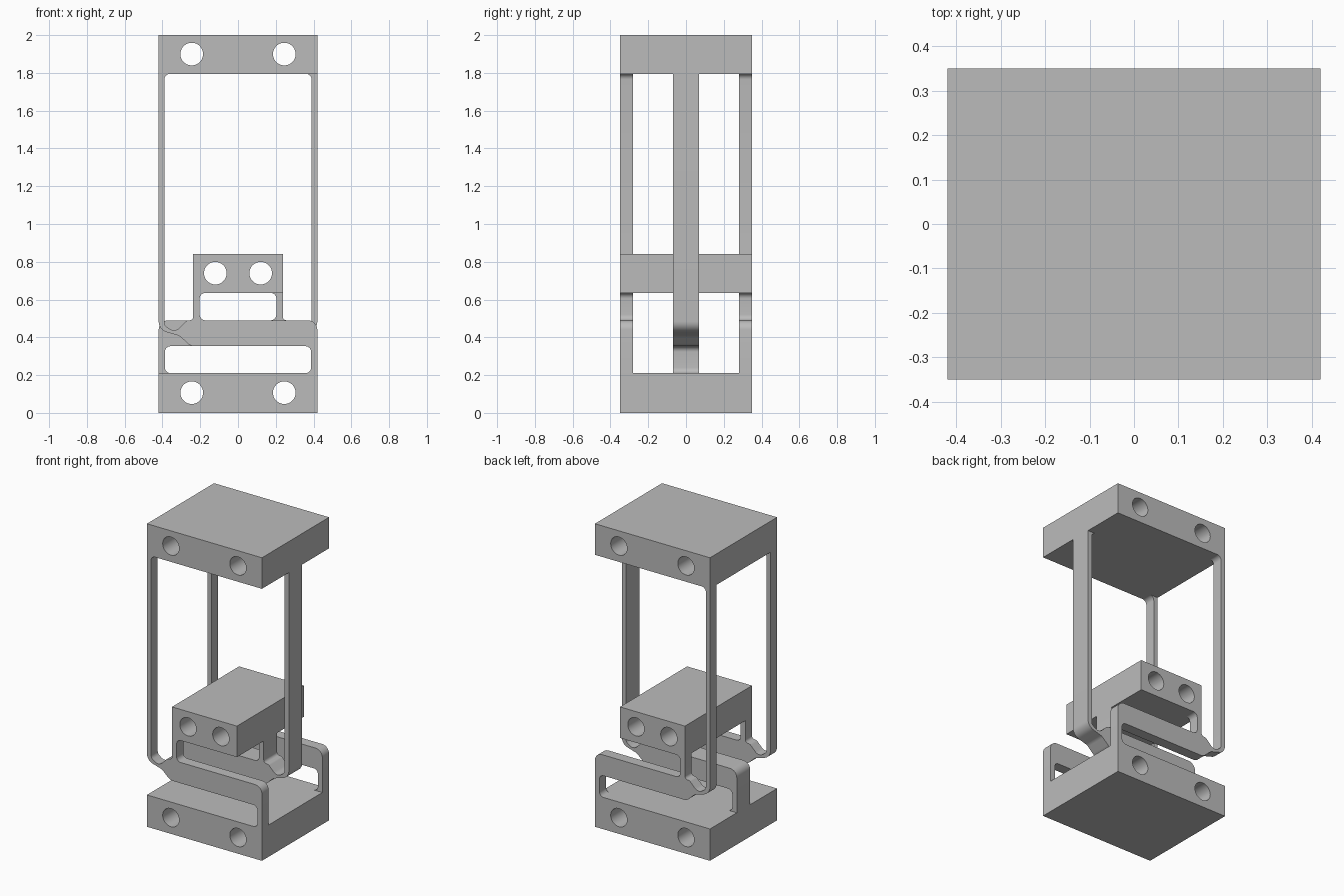
import bpy
import math
from mathutils import Vector

cube = bpy.data.objects.get("Cube")
if cube:
    bpy.data.objects.remove(cube)

GREY = (0.5, 0.5, 0.5, 1)
mat = bpy.data.materials.new("plain grey")
mat.use_nodes = True
mat.diffuse_color = GREY
mat.node_tree.nodes["Principled BSDF"].inputs["Base Color"].default_value = GREY

HALF_DEPTH = 0.35
STRIP = 0.07


def rounded(corners, steps=8):
    """Turn (x, z, radius) corners into an outline with filleted corners."""
    out = []
    for i, (x, z, r) in enumerate(corners):
        p = Vector((x, z))
        if r == 0:
            out.append(p)
            continue
        a = (Vector(corners[i - 1][:2]) - p).normalized()
        b = (Vector(corners[(i + 1) % len(corners)][:2]) - p).normalized()
        half = a.angle(b) / 2
        centre = p + (a + b).normalized() * r / math.sin(half)
        start = p + a * r / math.tan(half) - centre
        end = p + b * r / math.tan(half) - centre
        sweep = start.angle_signed(end)
        for k in range(steps + 1):
            t = -sweep * k / steps
            out.append(centre + Vector((start.x * math.cos(t) - start.y * math.sin(t),
                                        start.x * math.sin(t) + start.y * math.cos(t))))
    return [p for i, p in enumerate(out) if (p - out[i - 1]).length > 1e-4]


def circle(x, z, r, n=40):
    return [Vector((x + r * math.cos(math.tau * k / n), z + r * math.sin(math.tau * k / n)))
            for k in range(n)]


def extrude(name, outlines, y, half_depth):
    """Extrude filled outlines (the first solid, others holes) along y."""
    curve = bpy.data.curves.new(name, "CURVE")
    curve.dimensions = "2D"
    curve.fill_mode = "BOTH"
    curve.extrude = half_depth
    for outline in outlines:
        spline = curve.splines.new("POLY")
        spline.points.add(len(outline) - 1)
        for point, p in zip(spline.points, outline):
            point.co = (p.x, p.y, 0, 1)
        spline.use_cyclic_u = True
    obj = bpy.data.objects.new(name, curve)
    bpy.context.collection.objects.link(obj)
    obj.location.y = y
    obj.rotation_euler.x = math.pi / 2
    bpy.ops.object.select_all(action="DESELECT")
    obj.select_set(True)
    bpy.context.view_layer.objects.active = obj
    bpy.ops.object.convert(target="MESH")
    obj = bpy.context.object
    obj.data.materials.clear()
    obj.data.materials.append(mat)
    bpy.ops.object.shade_smooth_by_angle(angle=math.radians(30))


# Drilled blocks: half width, bottom, top, hole offset
for name, w, z0, z1, hole in (("base_block", 0.42, 0, 0.21, 0.245),
                              ("middle_block", 0.237, 0.635, 0.84, 0.12),
                              ("top_block", 0.42, 1.795, 2, 0.245)):
    box = [Vector(p) for p in ((-w, z0), (w, z0), (w, z1), (-w, z1))]
    zc = (z0 + z1) / 2 + 0.002
    extrude(name, [box, circle(-hole, zc, 0.06), circle(hole, zc, 0.06)], 0, HALF_DEPTH)

# Flexure: tall strip, wavy bend, stiff bar, foot on the base, leg to the middle block
FLEXURE = [
    (-0.42, 1.795, 0), (-0.42, 0.44, 0.06), (-0.31, 0.408, 0.05), (-0.25, 0.353, 0.05),
    (0.387, 0.353, 0.03), (0.387, 0.21, 0.03), (0.357, 0.21, 0),
    (0.42, 0.21, 0), (0.42, 0.49, 0.05),
    (-0.203, 0.49, 0.03), (-0.203, 0.635, 0.03), (-0.173, 0.635, 0),
    (-0.237, 0.635, 0), (-0.237, 0.49, 0.02), (-0.27, 0.49, 0.025),
    (-0.335, 0.425, 0.04), (-0.39, 0.465, 0.03), (-0.39, 1.795, 0.03), (-0.36, 1.795, 0),
]
MIRRORED = [(-x, z, r) for x, z, r in reversed(FLEXURE)]

side = HALF_DEPTH - STRIP / 2
extrude("front_flexure", [rounded(FLEXURE)], -side, STRIP / 2)
extrude("back_flexure", [rounded(FLEXURE)], side, STRIP / 2)
extrude("centre_flexure", [rounded(MIRRORED)], 0, STRIP)
